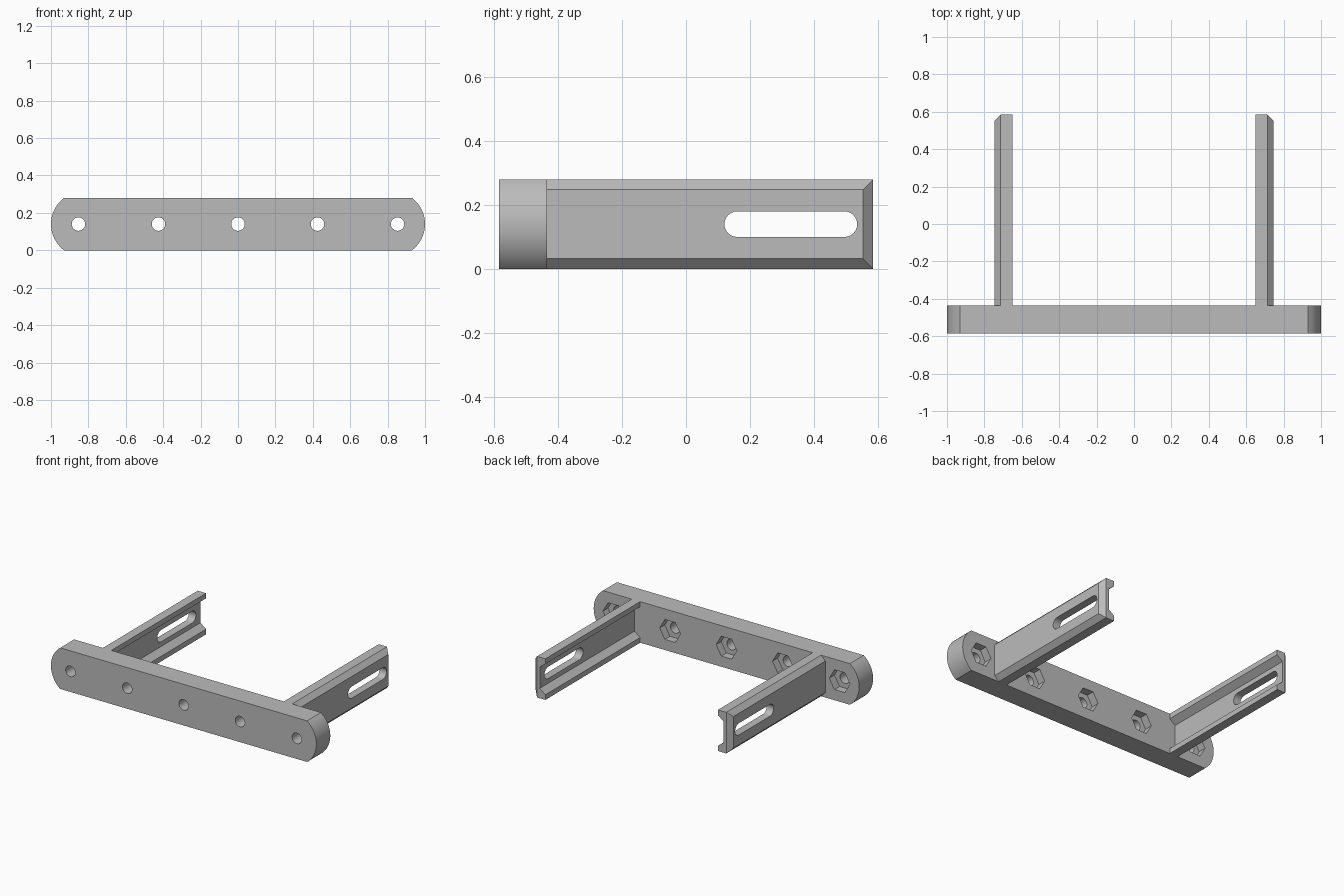
import bpy, bmesh
from math import pi, cos, sin, asin, radians
from mathutils import Vector

if "Cube" in bpy.data.objects:
    bpy.data.objects.remove(bpy.data.objects["Cube"], do_unlink=True)

H, MID = 0.28, 0.14              # height and its centre line
FRONT, BACK, TIP = -0.585, -0.435, 0.585

grey = bpy.data.materials.new("plain grey")
grey.use_nodes = True
grey.diffuse_color = (0.5, 0.5, 0.5, 1)
grey.node_tree.nodes["Principled BSDF"].inputs["Base Color"].default_value = (0.5, 0.5, 0.5, 1)


def prism(name, points, direction):
    """Extrude a closed outline of 3D points along a direction."""
    bm = bmesh.new()
    face = bm.faces.new([bm.verts.new(p) for p in points])
    ext = bmesh.ops.extrude_face_region(bm, geom=[face], use_keep_orig=True)
    moved = [g for g in ext["geom"] if isinstance(g, bmesh.types.BMVert)]
    bmesh.ops.translate(bm, verts=moved, vec=Vector(direction))
    bmesh.ops.recalc_face_normals(bm, faces=bm.faces)
    mesh = bpy.data.meshes.new(name)
    bm.to_mesh(mesh)
    bm.free()
    obj = bpy.data.objects.new(name, mesh)
    bpy.context.collection.objects.link(obj)
    mesh.materials.append(grey)
    return obj


def arc(cx, cy, r, start, end, n):
    angles = [start + (end - start) * i / n for i in range(n + 1)]
    return [(cx + r * cos(a), cy + r * sin(a)) for a in angles]


def activate(obj):
    bpy.ops.object.select_all(action="DESELECT")
    obj.select_set(True)
    bpy.context.view_layer.objects.active = obj


def cut(obj, cutter):
    cutter.hide_render = True
    activate(obj)
    mod = obj.modifiers.new("cut", "BOOLEAN")
    mod.operation, mod.solver, mod.object = "DIFFERENCE", "EXACT", cutter
    bpy.ops.object.modifier_apply(modifier=mod.name)
    bpy.data.objects.remove(cutter, do_unlink=True)


def smooth(obj):
    activate(obj)
    bpy.ops.object.shade_smooth_by_angle(angle=radians(25))


# Front bar with shallow rounded ends
R = 0.175
half = asin(MID / R)
outline = arc(1 - R, MID, R, -half, half, 20) + arc(R - 1, MID, R, pi - half, pi + half, 20)
bar = prism("front_bar", [(x, FRONT, z) for x, z in outline], (0, BACK - FRONT, 0))

# Bolt holes with hexagonal nut pockets at the back
for x in (-0.853, -0.425, 0, 0.425, 0.853):
    hole = arc(x, MID, 0.036, 0, 2 * pi, 32)[:-1]
    cut(bar, prism("hole_cutter", [(u, FRONT - 0.1, w) for u, w in hole], (0, 0.4, 0)))
    pocket = arc(x, MID, 0.078, 0, 2 * pi, 6)[:-1]
    cut(bar, prism("pocket_cutter", [(u, BACK - 0.055, w) for u, w in pocket], (0, 0.1, 0)))
smooth(bar)

# Channel-shaped arms: chamfered outside, recessed inside
INNER, EDGE, OUTER, CH = 0.65, 0.713, 0.745, 0.032
lower = [(0.692, 0.068), (INNER, 0.035), (INNER, 0), (EDGE, 0), (OUTER, CH)]
channel = lower + [(x, H - z) for x, z in reversed(lower)]
slot = arc(0.495, MID, 0.04, -pi / 2, pi / 2, 12) + arc(0.16, MID, 0.04, pi / 2, 1.5 * pi, 12)

for name, s in (("left_arm", 1), ("right_arm", -1)):
    arm = prism(name, [(s * x, BACK, z) for x, z in channel], (0, TIP - BACK, 0))
    # Long adjustment slot
    cut(arm, prism("slot_cutter", [(s * 0.6, y, z) for y, z in slot], (s * 0.25, 0, 0)))
    # Chamfer on the outer edge of the tip
    wedge = [(OUTER + CH, TIP - 2 * CH), (EDGE - CH, TIP + CH), (OUTER + CH, TIP + CH)]
    cut(arm, prism("tip_cutter", [(s * x, y, -0.1) for x, y in wedge], (0, 0, H + 0.2)))
    smooth(arm)
